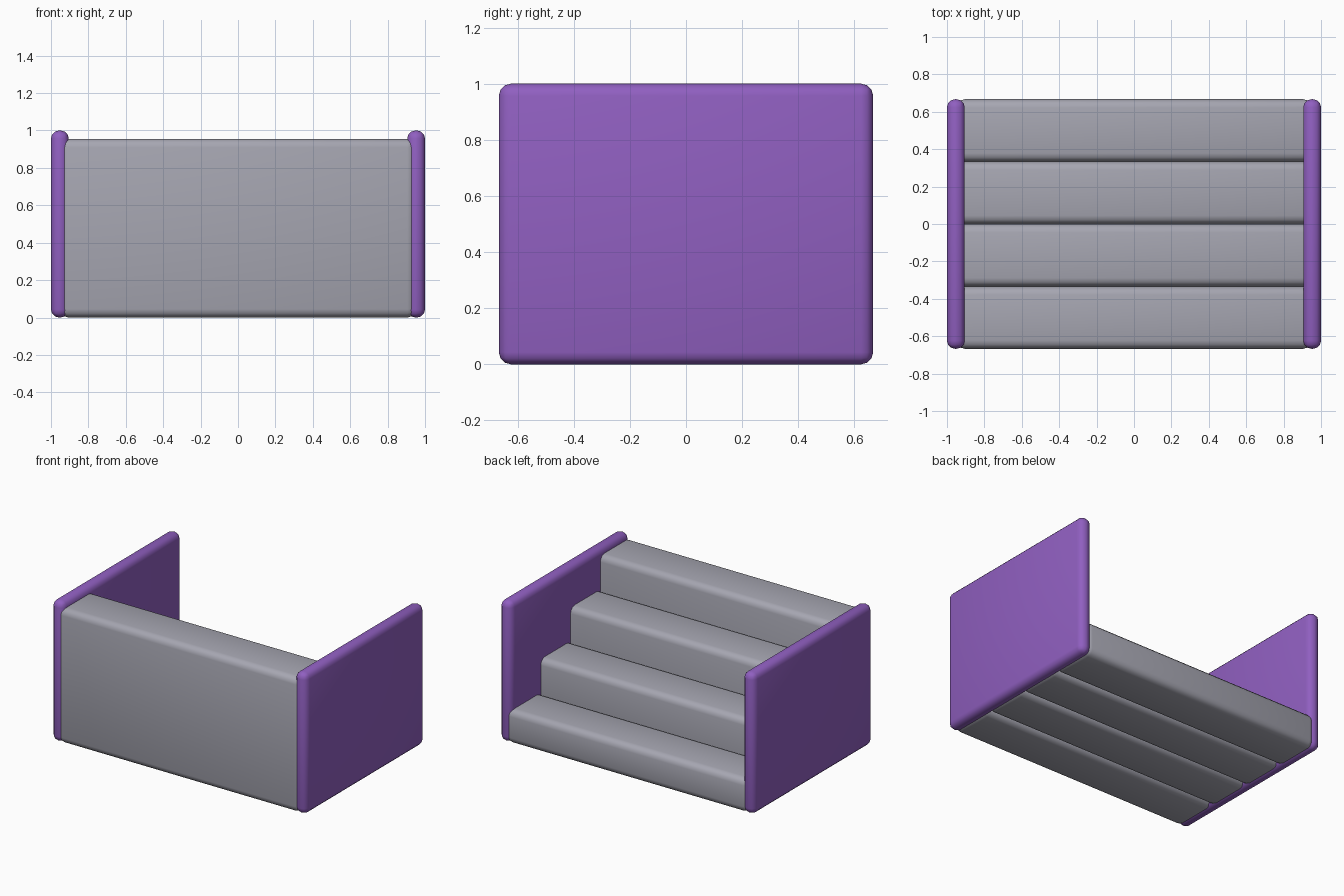
import bpy
import math

cube = bpy.data.objects.get("Cube")
if cube:
    bpy.data.objects.remove(cube, do_unlink=True)


def make_material(name, rgb):
    mat = bpy.data.materials.new(name)
    mat.use_nodes = True
    mat.diffuse_color = (*rgb, 1)
    mat.node_tree.nodes["Principled BSDF"].inputs["Base Color"].default_value = (*rgb, 1)
    return mat


def rounded_box(name, low, high, radius, mat):
    """Box between two corners with softly rounded edges."""
    centre = [(a + b) / 2 for a, b in zip(low, high)]
    bpy.ops.mesh.primitive_cube_add(size=1, location=centre)
    box = bpy.context.object
    box.name = name
    box.scale = [b - a for a, b in zip(low, high)]
    bpy.ops.object.transform_apply(location=False, rotation=False, scale=True)
    bevel = box.modifiers.new("Rounded edges", 'BEVEL')
    bevel.width = radius
    bevel.segments = 3
    bpy.ops.object.modifier_apply(modifier=bevel.name)
    box.data.materials.append(mat)
    bpy.ops.object.shade_smooth_by_angle(angle=math.radians(60))
    return box


purple = make_material("purple", (0.28, 0.115, 0.53))
grey = make_material("cool_grey", (0.38, 0.38, 0.44))

half_depth = 0.667
top_height = 0.955
step_count = 4
step_depth = 2 * half_depth / step_count

# Side panels
for name, x in (("right_panel", -1), ("left_panel", 0.905)):
    rounded_box(name, (x, -half_depth, 0), (x + 0.095, half_depth, 1), 0.043, purple)

# Solid steps, tallest at the front and descending to the back
for i in range(step_count):
    y = -half_depth + i * step_depth
    height = top_height * (step_count - i) / step_count
    rounded_box(f"step_{i + 1}", (-0.95, y, 0), (0.95, y + step_depth, height), 0.045, grey)
